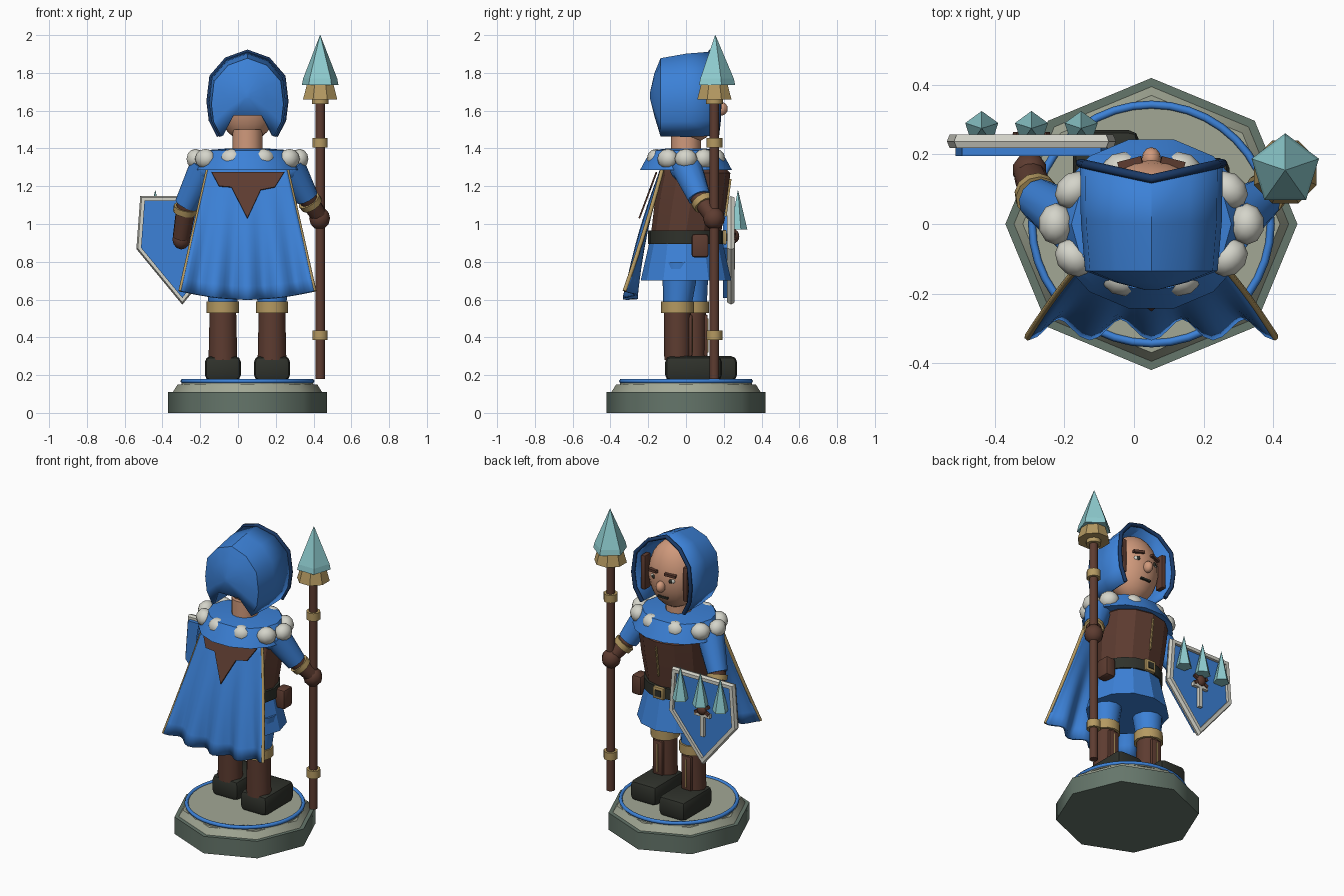
import bpy, bmesh, math
from mathutils import Vector, Matrix

if "Cube" in bpy.data.objects:
    bpy.data.objects.remove(bpy.data.objects["Cube"])

CX = 0.05  # figure axis


def material(name, rgb):
    m = bpy.data.materials.new(name)
    m.diffuse_color = (*rgb, 1)
    m.use_nodes = True
    m.node_tree.nodes["Principled BSDF"].inputs["Base Color"].default_value = m.diffuse_color
    return m


BLUE = material("cloth_blue", (0.045, 0.22, 0.68))
NAVY = material("trim_navy", (0.01, 0.04, 0.13))
BROWN = material("leather_brown", (0.11, 0.045, 0.03))
GOLD = material("brass", (0.46, 0.32, 0.12))
WHITE = material("fur_and_silver", (0.66, 0.66, 0.59))
ICE = material("crystal", (0.27, 0.6, 0.62))
SKIN = material("skin", (0.63, 0.32, 0.2))
DARK = material("dark_leather", (0.028, 0.031, 0.024))
STONE = material("pale_stone", (0.36, 0.39, 0.3))
SLATE = material("dark_stone", (0.13, 0.18, 0.145))


def finish(name, bm, mat, smooth=0):
    bmesh.ops.recalc_face_normals(bm, faces=bm.faces)
    me = bpy.data.meshes.new(name)
    bm.to_mesh(me)
    bm.free()
    me.materials.append(mat)
    ob = bpy.data.objects.new(name, me)
    bpy.context.collection.objects.link(ob)
    if smooth:
        bpy.ops.object.select_all(action='DESELECT')
        ob.select_set(True)
        bpy.context.view_layer.objects.active = ob
        bpy.ops.object.shade_smooth_by_angle(angle=math.radians(smooth))
    return ob


def thicken(ob, t, offset=0):
    mod = ob.modifiers.new("thickness", 'SOLIDIFY')
    mod.thickness, mod.offset = t, offset


def rod(name, a, b, r1, r2, mat, n=12, smooth=40):
    """Tapered cylinder between two points."""
    a, b = Vector(a), Vector(b)
    bm = bmesh.new()
    bmesh.ops.create_cone(bm, cap_ends=True, segments=n, radius1=r1, radius2=r2, depth=(b - a).length)
    rot = (b - a).to_track_quat('Z', 'Y').to_matrix().to_4x4()
    bm.transform(Matrix.Translation((a + b) / 2) @ rot)
    return finish(name, bm, mat, smooth)


def ball(name, c, r, mat, n=14, yaw=0):
    bm = bmesh.new()
    bmesh.ops.create_uvsphere(bm, u_segments=n, v_segments=max(6, n * 2 // 3), radius=1)
    bm.transform(Matrix.Translation(c) @ Matrix.Rotation(yaw, 4, 'Z') @ Matrix.Diagonal((*r, 1)))
    return finish(name, bm, mat, 60)


def box(name, c, s, mat, bevel=0, rot=None):
    bm = bmesh.new()
    bmesh.ops.create_cube(bm, size=1)
    bm.transform(Matrix.Diagonal((*s, 1)))
    if bevel:
        bmesh.ops.bevel(bm, geom=bm.edges[:], offset=bevel, segments=2, affect='EDGES', profile=0.5)
    bm.transform(Matrix.Translation(c) @ (rot or Matrix()))
    return finish(name, bm, mat, 40 if bevel else 0)


def loft(name, rings, mat, smooth=0, closed=True, caps=True):
    """Skin rings of equal point count."""
    bm = bmesh.new()
    vs = [[bm.verts.new(p) for p in ring] for ring in rings]
    n = len(vs[0])
    for r, q in zip(vs, vs[1:]):
        for i in range(n if closed else n - 1):
            bm.faces.new((r[i], r[(i + 1) % n], q[(i + 1) % n], q[i]))
    if not closed:
        bm.faces.new((vs[-2][0], vs[-2][-1], vs[-1][-1], vs[-1][0]))
    if caps and closed:
        bm.faces.new(vs[0])
    if caps:
        bm.faces.new(vs[-1])
    return finish(name, bm, mat, smooth)


def turned(name, profile, mat, n=16, cx=CX, turn=0.0, smooth=0):
    """Rings given as (z, rx, ry, cy)."""
    rings = [[(cx + rx * math.cos(turn + 2 * math.pi * i / n), cy + ry * math.sin(turn + 2 * math.pi * i / n), z)
              for i in range(n)] for z, rx, ry, cy in profile]
    return loft(name, rings, mat, smooth)


def tube(name, pts, r, mat, cyclic=False):
    cu = bpy.data.curves.new(name, 'CURVE')
    cu.dimensions = '3D'
    cu.bevel_depth, cu.bevel_resolution, cu.use_fill_caps = r, 1, True
    sp = cu.splines.new('POLY')
    sp.points.add(len(pts) - 1)
    for p, q in zip(sp.points, pts):
        p.co = (*q, 1)
    sp.use_cyclic_u = cyclic
    cu.materials.append(mat)
    ob = bpy.data.objects.new(name, cu)
    bpy.context.collection.objects.link(ob)
    bpy.ops.object.select_all(action='DESELECT')
    ob.select_set(True)
    bpy.context.view_layer.objects.active = ob
    bpy.ops.object.convert(target='MESH')


# Plinth
turned("plinth_base", [(0, .42, .42, 0), (.11, .42, .42, 0)], SLATE, 8, smooth=50)
turned("plinth_step", [(.11, .395, .395, 0), (.15, .37, .37, 0)], STONE, 8, smooth=50)
turned("plinth_top", [(.15, .35, .35, 0), (.17, .345, .345, 0)], STONE, 32)
tube("plinth_ring", [(CX + .343 * math.cos(k * math.pi / 20), .343 * math.sin(k * math.pi / 20), .168)
                     for k in range(40)], .012, BLUE, True)

# Legs and boots, one foot forward
for s, y in ((-1, .035), (1, -.045)):
    x = CX + .13 * s
    box("boot", (x, y + .085, .235), (.19, .3, .13), DARK, .03)
    turned("boot_shaft", [(.28, .076, .07, y), (.55, .07, .072, y)], BROWN, 12, x, smooth=40)
    box("shin_guard", (x, y + .065, .41), (.07, .03, .22), BROWN, .008)
    box("shin_seam", (x, y + .08, .41), (.008, .006, .18), GOLD)
    turned("boot_cuff", [(.53, .086, .087, y), (.59, .086, .087, y)], GOLD, 12, x, smooth=40)
    turned("trouser_leg", [(.57, .075, .075, y), (.8, .1, .1, y * .6)], BLUE, 12, x, smooth=40)

# Tunic, belt and torso
turned("skirt", [(.7, .25, .24, 0), (.92, .195, .19, 0)], BLUE, 12, smooth=25)
turned("belt", [(.895, .212, .202, 0), (.965, .212, .202, 0)], DARK, 16, smooth=40)
turned("torso", [(.95, .2, .185, 0), (1.12, .215, .19, .025), (1.27, .22, .185, .05), (1.33, .17, .15, .02)],
       BROWN, 12, smooth=25)
box("buckle", (CX, .205, .93), (.075, .02, .075), GOLD, .005)
box("buckle_gap", (CX, .216, .93), (.04, .008, .04), DARK)
box("torso_seam", (CX, .222, 1.14), (.008, .012, .2), GOLD, rot=Matrix.Rotation(-.13, 4, 'X'))
box("pouch", (CX + .225, .075, .885), (.07, .09, .125), BROWN, .015)

# Fur-trimmed mantle and neck
turned("mantle", [(1.285, .285, .25, 0), (1.33, .265, .225, 0), (1.39, .23, .19, 0), (1.4, .1, .1, 0)],
       BLUE, 14, smooth=25)
turned("neck", [(1.36, .08, .08, 0), (1.5, .08, .08, 0)], SKIN, 12, smooth=40)
for k in range(10):
    a = k * math.pi / 5
    ball("fur_tuft", (CX + .275 * math.cos(a), .165 * math.sin(a), 1.345), (.05, .06, .053), WHITE, 10,
         math.atan2(math.sin(a) * 1.4, math.cos(a)))

# Head and face
FY = .012  # how far the features sit forward
ball("head", (CX, .045, 1.65), (.16, .14, .215), SKIN, 20)
ball("nose", (CX, .175 + FY, 1.61), (.028, .034, .036), SKIN, 12)
box("mouth", (CX, .15 + FY, 1.535), (.07, .018, .012), DARK)
for s in (-1, 1):
    x = CX + .06 * s
    ball("eye", (x, .15 + FY, 1.655), (.026, .014, .017), WHITE, 10)
    ball("pupil", (x, .161 + FY, 1.655), (.013, .007, .014), DARK, 8)
    box("eyebrow", (x, .16 + FY, 1.695), (.07, .03, .016), BROWN, rot=Matrix.Rotation(.12 * s, 4, 'Y') @
        Matrix.Rotation(-.25 * s, 4, 'Z'))
    box("sideburn", (CX + .15 * s, .125, 1.65), (.03, .06, .22), BROWN, .006)

# Hood
half = [(.15, 1.467), (.193, 1.55), (.205, 1.65), (.19, 1.78), (.11, 1.872), (0, 1.912)]
arch = half + [(-x, z) for x, z in half[-2::-1]]


def hood_ring(y, k, bend=0.0, drop=0.0):
    return [(CX + x * k, y + bend * abs(x) / .205, 1.68 + (z - 1.68) * k - drop) for x, z in arch]


hood = loft("hood", [hood_ring(.125, 1, .045), hood_ring(0, .99, .01, .008), hood_ring(-.135, .93, .0, .018),
                     hood_ring(-.168, .5), hood_ring(-.19, .08)], BLUE, 35, closed=False)
thicken(hood, .015, -1)
tube("hood_rim", hood_ring(.13, 1, .045), .013, NAVY)


# Cape with folds that deepen towards the hem
def cape_point(u, v):
    fold = .03 * v * v * math.cos(4 * math.pi * u) + .025 * math.sin(math.pi * v) * (1 - u * u)
    return (CX + u * (.205 + .15 * v), -.12 - .175 * v - fold, 1.31 - .71 * v + .045 * u * u * v)


bm = bmesh.new()
NU, NV = 32, 10
grid = [[bm.verts.new(cape_point(2 * i / NU - 1, j / NV)) for i in range(NU + 1)] for j in range(NV + 1)]
for j in range(NV):
    for i in range(NU):
        bm.faces.new((grid[j][i], grid[j][i + 1], grid[j + 1][i + 1], grid[j + 1][i]))
thicken(finish("cape", bm, BLUE, 50), .02)
for s in (-1, 1):
    tube("cape_trim", [cape_point(s, j / NV) for j in range(NV + 1)], .011, GOLD)

# Jagged leather yoke on the upper cape
bm = bmesh.new()
rim = [(-.19, 1.275), (-.15, 1.2), (-.085, 1.195), (0, 1.03), (.07, 1.18), (.145, 1.195), (.195, 1.275)]
yoke = [bm.verts.new((CX + x, -.143 - .265 * (1.31 - z) / .71, z)) for x, z in rim]
bm.faces.new(yoke)
thicken(finish("cape_yoke", bm, BROWN), .009)

# Right-hand arm, gripping the spear
rod("spear_upper_arm", (.27, 0, 1.31), (.365, .07, 1.14), .085, .062, BLUE)
ball("spear_shoulder", (.26, 0, 1.29), (.085, .085, .07), BLUE)
rod("spear_forearm", (.36, .065, 1.15), (.425, .135, 1.05), .05, .045, BROWN)
rod("spear_cuff", (.375, .085, 1.125), (.392, .1, 1.1), .063, .06, GOLD)
ball("spear_hand", (.432, .148, 1.03), (.058, .058, .06), BROWN, 10)

# Other arm, behind the shield
rod("shield_upper_arm", (-.17, 0, 1.31), (-.275, .07, 1.1), .085, .062, BLUE)
ball("shield_shoulder", (-.16, 0, 1.29), (.085, .085, .07), BLUE)
rod("shield_forearm", (-.27, .065, 1.11), (-.3, .14, .93), .054, .046, BROWN)
rod("shield_cuff", (-.277, .077, 1.09), (-.283, .09, 1.06), .064, .062, GOLD)
ball("shield_hand", (-.3, .155, .92), (.05, .05, .055), BROWN, 10)

# Spear
SX, SY = .435, .15
rod("spear_shaft", (SX, SY, .18), (SX, SY, 1.68), .026, .026, BROWN, 10)
for z in (.41, 1.43):
    rod("spear_ring", (SX, SY, z - .025), (SX, SY, z + .025), .042, .042, GOLD, 10)
rod("spear_collar", (SX, SY, 1.635), (SX, SY, 1.665), .045, .045, GOLD, 10)
turned("spear_socket", [(1.66, .098, .098, SY), (1.76, .07, .07, SY)], GOLD, 8, SX, math.pi / 8)
turned("spear_crystal", [(1.735, .102, .106, .155), (1.77, .095, .098, .155), (2, .001, .001, .155)],
       ICE, 5, SX, math.pi / 2)

# Shield
HX = -.295
outline = [(-.215, 1.14), (.215, 1.14), (.235, .87), (0, .585), (-.235, .87)]


def shield_ring(y, k=1.0):
    return [(HX + x * k, y, .93 + (z - .93) * k) for x, z in outline]


loft("shield_board", [shield_ring(.195, .93), shield_ring(.235, .93)], BLUE)
loft("shield_frame", [shield_ring(.23, .9), shield_ring(.218, .92), shield_ring(.218, 1.0), shield_ring(.238, 1.035),
                      shield_ring(.258, 1.0), shield_ring(.258, .9), shield_ring(.23, .9)], WHITE, caps=False)
loft("shield_face", [shield_ring(.23, .91), shield_ring(.24, .91)], BLUE)
for k in (-1, 0, 1):
    turned("shield_crystal", [(.97, .05, .05, .275), (1.178, .001, .001, .275)], ICE, 5, HX + .143 * k, math.pi / 2)
box("emblem_post", (HX, .25, .86), (.026, .02, .2), WHITE)
box("emblem_bar", (HX, .25, .9), (.11, .02, .024), WHITE)
ball("emblem_boss", (HX, .26, .935), (.034, .022, .034), BROWN, 8)
for s in (-1, 1):
    box("emblem_arm", (HX, .257, .935), (.11, .016, .02), BROWN, rot=Matrix.Rotation(.5 * s, 4, 'Y'))
